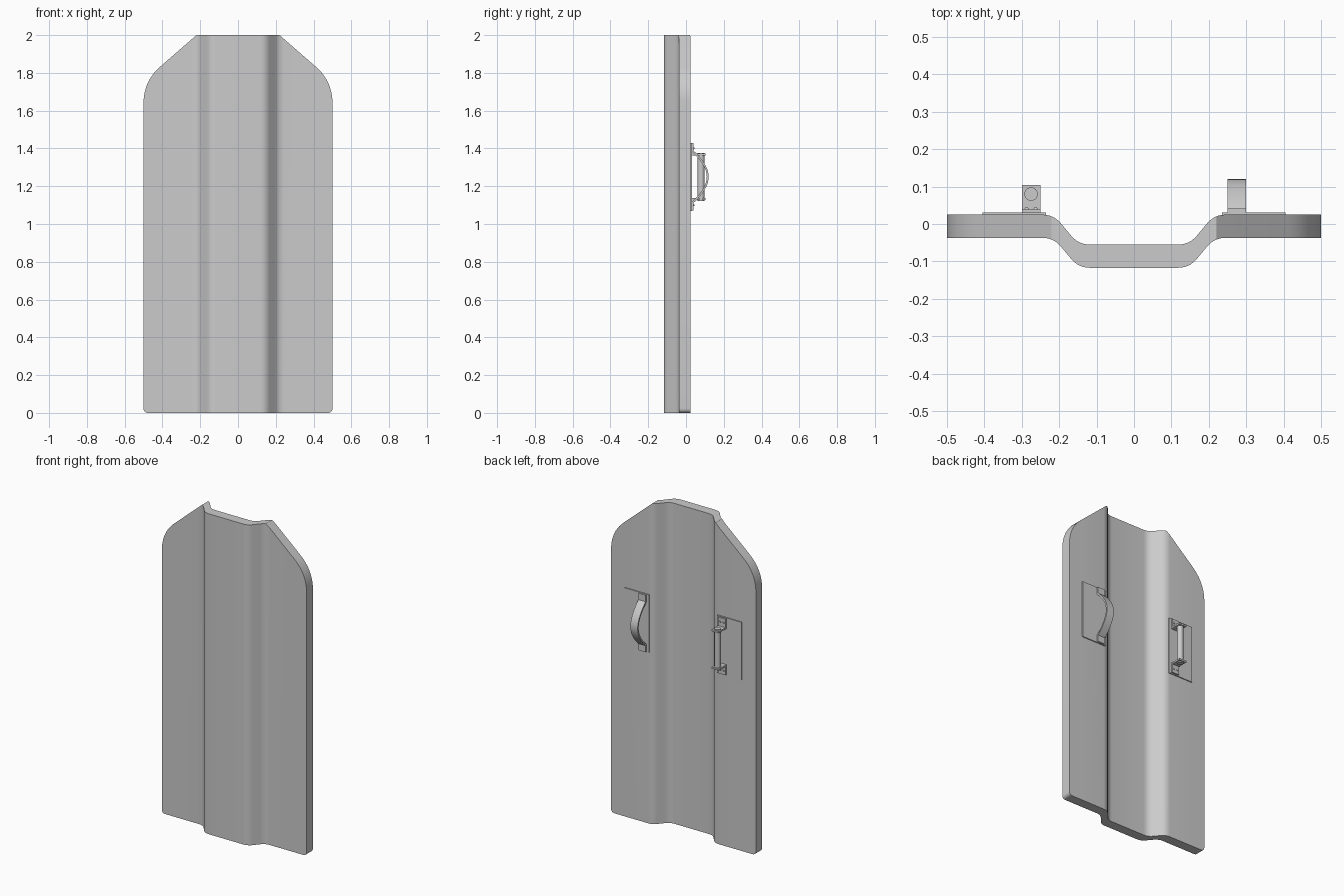
import bpy, bmesh, math
from mathutils import Vector

cube = bpy.data.objects.get("Cube")
if cube:
    bpy.data.objects.remove(cube)

grey = bpy.data.materials.new("plain_grey")
grey.use_nodes = True
grey.diffuse_color = (0.6, 0.6, 0.6, 1)
grey.node_tree.nodes["Principled BSDF"].inputs["Base Color"].default_value = (0.6, 0.6, 0.6, 1)

MID_Z = 1.25       # height of the grips
BACK = 0.025       # rear surface of the wings
THICK = 0.062


def finish(name, bm):
    bmesh.ops.recalc_face_normals(bm, faces=bm.faces)
    mesh = bpy.data.meshes.new(name)
    bm.to_mesh(mesh)
    bm.free()
    mesh.materials.append(grey)
    obj = bpy.data.objects.new(name, mesh)
    bpy.context.collection.objects.link(obj)
    bpy.ops.object.select_all(action='DESELECT')
    obj.select_set(True)
    bpy.context.view_layer.objects.active = obj
    bpy.ops.object.shade_smooth_by_angle(angle=math.radians(30))
    return obj


def loft(name, rings):
    """Join equal rings of points into a closed solid."""
    bm = bmesh.new()
    rows = [[bm.verts.new(p) for p in ring] for ring in rings]
    n = len(rows[0])
    for a, b in zip(rows, rows[1:]):
        for i in range(n):
            j = (i + 1) % n
            bm.faces.new((a[i], a[j], b[j], b[i]))
    bm.faces.new(rows[0])
    bm.faces.new(rows[-1])
    return finish(name, bm)


def rounded(points, cuts, steps=6):
    """Round the inner corners of an open polyline."""
    pts = [Vector(p) for p in points]
    out = [pts[0]]
    for a, c, b, cut in zip(pts, pts[1:], pts[2:], cuts):
        s = c + (a - c).normalized() * cut
        e = c + (b - c).normalized() * cut
        for i in range(steps + 1):
            t = i / steps
            out.append(s * (1 - t) ** 2 + c * 2 * t * (1 - t) + e * t * t)
    return out + [pts[-1]]


def sample(line, x):
    """Height of a polyline at x."""
    for a, b in zip(line, line[1:]):
        if a.x <= x <= b.x and b.x > a.x:
            return a.y + (b.y - a.y) * (x - a.x) / (b.x - a.x)
    return line[-1].y


def ribbon(name, path, x, width, thick):
    """Sweep a flat strip along a path of (y, z) points."""
    pts = [Vector(p) for p in path]
    rings = []
    for i, p in enumerate(pts):
        before = (p - pts[i - 1]).normalized() if i else None
        after = (pts[i + 1] - p).normalized() if i < len(pts) - 1 else None
        d1, d2 = before or after, after or before
        t = (d1 + d2).normalized()
        n = Vector((-t.y, t.x)) * (thick / 2 / max(t.dot(d1), 0.3))
        a, b = p + n, p - n
        l, r = x - width / 2, x + width / 2
        rings.append([(l, a.x, a.y), (r, a.x, a.y), (r, b.x, b.y), (l, b.x, b.y)])
    return loft(name, rings)


def rod(name, start, end, radius, tip=None, sides=24):
    """Straight cylinder or cone between two points."""
    start, end = Vector(start), Vector(end)
    axis = end - start
    bm = bmesh.new()
    bmesh.ops.create_cone(bm, cap_ends=True, segments=sides, radius1=radius,
                          radius2=radius if tip is None else tip, depth=axis.length)
    turn = axis.to_track_quat('Z', 'Y').to_matrix().to_4x4()
    bmesh.ops.transform(bm, matrix=turn, verts=bm.verts)
    bmesh.ops.translate(bm, vec=(start + end) / 2, verts=bm.verts)
    return finish(name, bm)


# Shield panel: bent section, angled shoulders, rounded lower corners
section = rounded([(0, -0.055), (0.148, -0.055), (0.215, BACK), (0.5, BACK)], [0.03, 0.03])
shoulder = rounded([(0, 2), (0.22, 2), (0.5, 1.756), (0.5, 1)], [0.001, 0.116], 10)
shoulder = [p for p in shoulder if p.y > 1.1]
foot = rounded([(0, 0), (0.5, 0), (0.5, 1)], [0.025])[:-1]
half = sorted({round(p.x, 4) for p in section + shoulder + foot})
columns = [-x for x in reversed(half) if x > 0] + half
rings = []
for x in columns:
    y = sample(section, abs(x))
    top, low = sample(shoulder, abs(x)), sample(foot, abs(x))
    rings.append([(x, y - THICK, low), (x, y - THICK, top), (x, y, top), (x, y, low)])
loft("shield_panel", rings)

# Thin backing plates behind both grips
for side, name in ((-1, "right"), (1, "left")):
    x1, x2 = side * 0.235, side * 0.405
    loft(name + "_backing_plate",
         [[(x, BACK - 0.002, 1.07), (x, BACK + 0.006, 1.07),
           (x, BACK + 0.006, 1.43), (x, BACK - 0.002, 1.43)] for x in (x1, x2)])

# Arched strap on the left
arc = []
for i in range(21):
    u = -1 + i / 10
    arc.append((0.036 + 0.079 * math.cos(u * math.pi / 2) ** 0.9 if abs(u) < 1 else 0.036,
                MID_Z + 0.135 * u))
strap = [(0.036, MID_Z - 0.178)] + arc + [(0.036, MID_Z + 0.178)]
ribbon("arm_strap", strap, 0.275, 0.05, 0.01)

# Bar grip on the right, held by two angle brackets
GRIP_X = -0.275
rod("grip_bar", (GRIP_X, 0.08, MID_Z - 0.127), (GRIP_X, 0.08, MID_Z + 0.127), 0.018)
for s, name in ((-1, "lower"), (1, "upper")):
    bend = [(0.035, MID_Z + s * 0.175), (0.035, MID_Z + s * 0.117), (0.104, MID_Z + s * 0.117)]
    ribbon(name + "_grip_bracket", bend, GRIP_X, 0.05, 0.01)
    for dx in (-0.012, 0.012):
        z = MID_Z + s * 0.15
        rod(name + "_bracket_screw", (GRIP_X + dx, 0.038, z), (GRIP_X + dx, 0.044, z),
            0.007, 0.004, 12)
